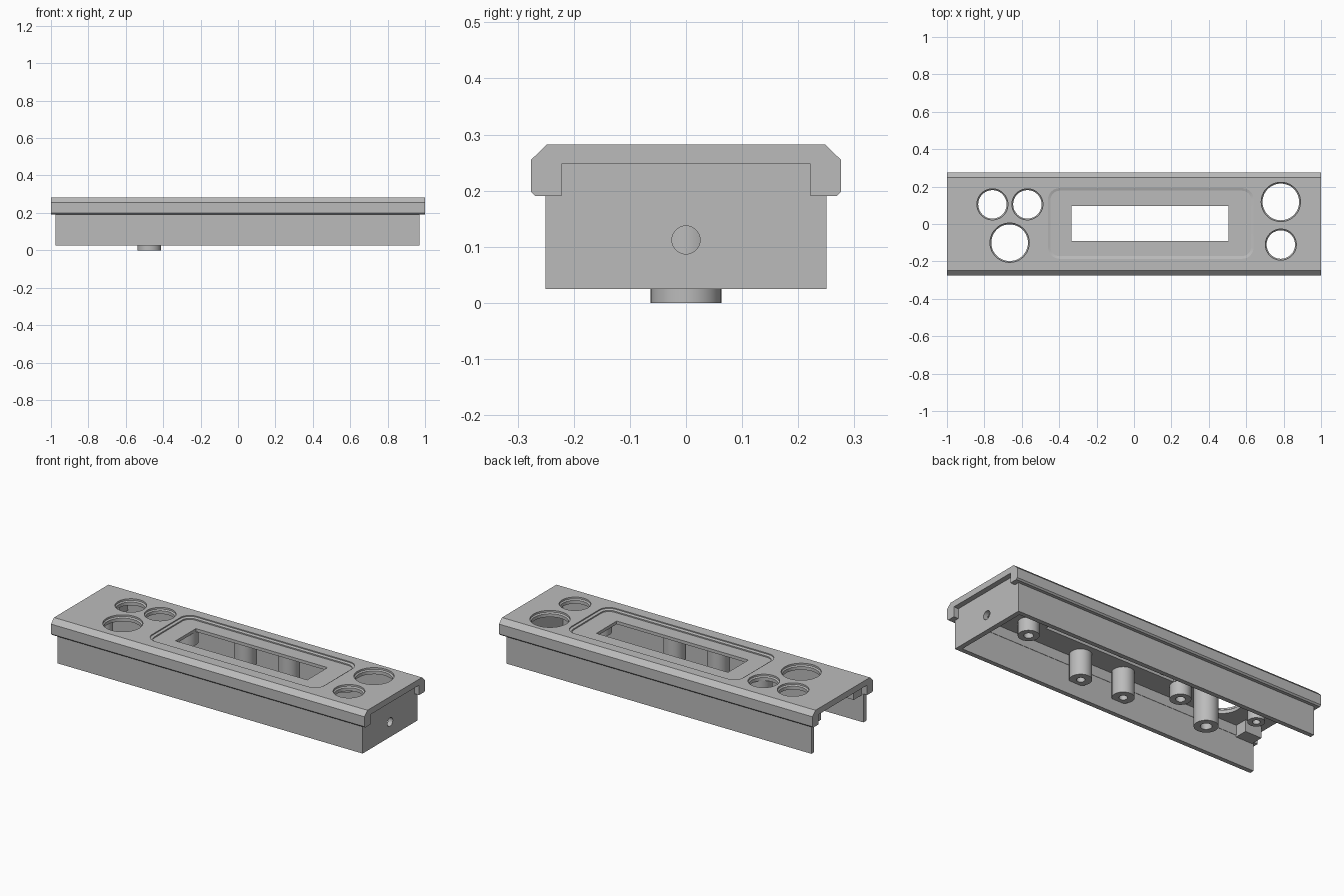
import bpy, bmesh, math
from mathutils import Vector, Matrix

cube = bpy.data.objects.get("Cube")
if cube:
    bpy.data.objects.remove(cube, do_unlink=True)

grey = bpy.data.materials.new("plain grey")
grey.use_nodes = True
COLOR = (0.5, 0.5, 0.5, 1)
grey.diffuse_color = COLOR
grey.node_tree.nodes["Principled BSDF"].inputs["Base Color"].default_value = COLOR

CEILING, TOP = 0.247, 0.282
WALL_BOTTOM = 0.025


def loft(name, rings):
    """Closed solid through a stack of rings with equal point counts."""
    bm = bmesh.new()
    loops = [[bm.verts.new(p) for p in ring] for ring in rings]
    for a, b in zip(loops, loops[1:]):
        for i in range(len(a)):
            j = (i + 1) % len(a)
            bm.faces.new((a[i], a[j], b[j], b[i]))
    bm.faces.new(loops[0][::-1])
    bm.faces.new(loops[-1])
    bmesh.ops.recalc_face_normals(bm, faces=bm.faces)
    mesh = bpy.data.meshes.new(name)
    bm.to_mesh(mesh)
    bm.free()
    mesh.materials.append(grey)
    obj = bpy.data.objects.new(name, mesh)
    bpy.context.collection.objects.link(obj)
    return obj


def circle(x, y, z, r, n=48):
    return [Vector((x + r * math.cos(math.tau * i / n),
                    y + r * math.sin(math.tau * i / n), z)) for i in range(n)]


def rounded_rect(x0, x1, y0, y1, z, r, n=8):
    corners = ((x1 - r, y1 - r), (x0 + r, y1 - r), (x0 + r, y0 + r), (x1 - r, y0 + r))
    return [Vector((cx + r * math.cos(a), cy + r * math.sin(a), z))
            for q, (cx, cy) in enumerate(corners)
            for a in [(q + i / n) * math.pi / 2 for i in range(n + 1)]]


def box(name, x0, x1, y0, y1, z0, z1):
    base = [(x0, y0), (x1, y0), (x1, y1), (x0, y1)]
    return loft(name, [[Vector((x, y, z)) for x, y in base] for z in (z0, z1)])


def cut(obj, cutter):
    cutter.hide_render = True
    mod = obj.modifiers.new("cut", "BOOLEAN")
    mod.operation = "DIFFERENCE"
    mod.solver = "EXACT"
    mod.object = cutter
    bpy.context.view_layer.objects.active = obj
    bpy.ops.object.modifier_apply(modifier=mod.name)
    bpy.data.objects.remove(cutter, do_unlink=True)


def post(name, x, y, z, r, bore):
    """Round standoff hanging from the ceiling with a blind screw hole."""
    obj = loft(name, [circle(x, y, z, r), circle(x, y, CEILING + 0.005, r)])
    cut(obj, loft("bore", [circle(x, y, z - 0.02, bore, 24),
                           circle(x, y, z + 0.05, bore, 24)]))


# Cover plate with chamfered edges and down-turned lips
half = [(0.222, CEILING), (0.222, 0.19), (0.268, 0.19), (0.276, 0.198),
        (0.276, 0.255), (0.248, TOP)]
profile = half + [(-y, z) for y, z in reversed(half)]
cover = loft("cover_plate", [[Vector((x, y, z)) for y, z in profile] for x in (-1, 1)])

# Sunken display frame and window
cut(cover, loft("recess", [
    rounded_rect(-0.446, 0.626, -0.172, 0.178, 0.265, 0.048),
    rounded_rect(-0.446, 0.626, -0.172, 0.178, 0.272, 0.048),
    rounded_rect(-0.46, 0.64, -0.186, 0.192, 0.276, 0.062),
    rounded_rect(-0.46, 0.64, -0.186, 0.192, 0.3, 0.062)]))
cut(cover, box("window", -0.335, 0.505, -0.09, 0.095, 0.2, 0.3))

# Round openings with a stepped rim
for x, y, r in ((-0.757, 0.105, 0.076), (-0.57, 0.105, 0.076), (-0.665, -0.1, 0.098),
                (0.785, 0.118, 0.098), (0.785, -0.11, 0.076)):
    cut(cover, loft("opening", [circle(x, y, 0.2, r), circle(x, y, 0.266, r),
                                circle(x, y, 0.272, r + 0.007),
                                circle(x, y, 0.3, r + 0.007)]))

# Side walls, open at the right end
for side, s in (("front", -1), ("back", 1)):
    y0, y1 = sorted((s * 0.224, s * 0.25))
    box(side + "_wall", -0.975, 0.97, y0, y1, WALL_BOTTOM, CEILING)
    # Guide block beside the open end
    y0, y1 = sorted((s * 0.15, s * 0.226))
    box(side + "_guide_block", -0.965, -0.86, y0, y1, 0.18, CEILING + 0.005)
    # Tall display posts against the wall
    for x in (-0.08, 0.2):
        post(side + "_display_post", x, s * 0.18, 0.1, 0.058, 0.022)
    # Short board standoffs
    for x in (-0.39, 0.61):
        post(side + "_board_standoff", x, s * 0.1, 0.17, 0.055, 0.025)

# Closed end wall with a cable hole
end_wall = box("end_wall", 0.942, 0.97, -0.25, 0.25, WALL_BOTTOM, CEILING)
hole = loft("cable_hole", [circle(0, 0, -0.1, 0.025, 32), circle(0, 0, 0.1, 0.025, 32)])
hole.data.transform(Matrix.Translation((0.95, 0, 0.112)) @ Matrix.Rotation(math.pi / 2, 4, "Y"))
cut(end_wall, hole)

# Long foot post and small end standoff
post("foot_post", -0.475, 0, 0, 0.063, 0.03)
post("end_standoff", -0.83, -0.03, 0.17, 0.045, 0.02)

# Smooth round surfaces, keep edges sharp
bpy.ops.object.select_all(action="DESELECT")
for obj in bpy.context.scene.objects:
    if obj.type == "MESH":
        obj.select_set(True)
        bpy.context.view_layer.objects.active = obj
bpy.ops.object.shade_smooth_by_angle(angle=math.radians(30))
